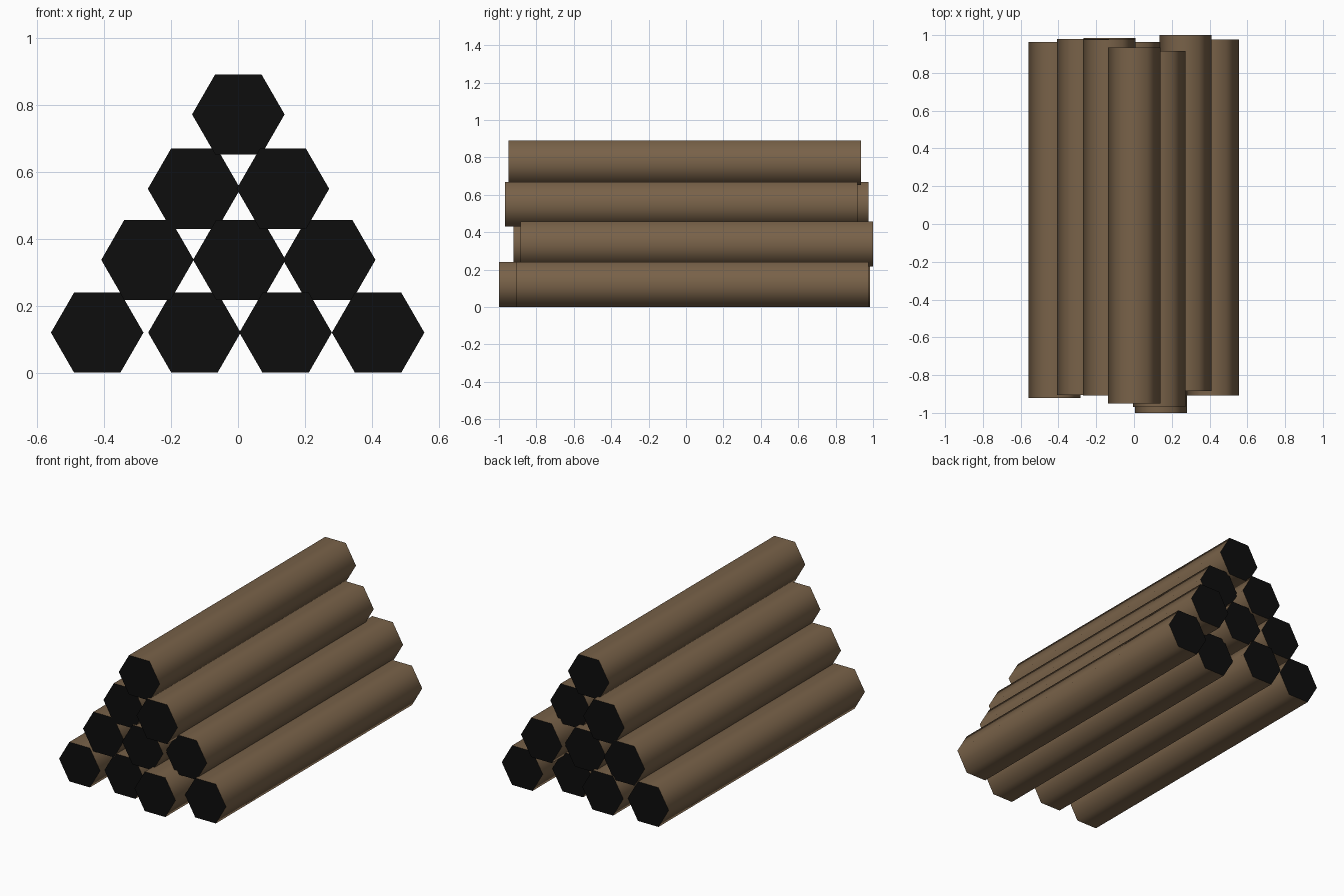
import bpy, bmesh, math

if "Cube" in bpy.data.objects:
    bpy.data.objects.remove(bpy.data.objects["Cube"])

R = 0.138                         # hexagon corner radius
LENGTH = 1.885                    # every log has the same length


def material(name, color):
    m = bpy.data.materials.new(name)
    m.diffuse_color = (*color, 1)
    m.use_nodes = True
    m.node_tree.nodes["Principled BSDF"].inputs["Base Color"].default_value = m.diffuse_color
    return m


bark = material("brown bark", (0.19, 0.122, 0.066))
cut_end = material("black cut end", (0.004, 0.004, 0.004))

# Rows from the ground up: height, then (x, back end y) for each log
rows = [
    (0.120, [(-0.420, 0.963), (-0.130, 0.985), (0.142, 0.885), (0.418, 0.976)]),
    (0.337, [(-0.270, 0.979), (0.004, 0.963), (0.272, 1.0)]),
    (0.549, [(-0.131, 0.977), (0.134, 0.916)]),
    (0.771, [(0.001, 0.935)]),
]


def add_log(name, x, z, back):
    # Six-sided log lying along y, with corners pointing left and right
    bpy.ops.mesh.primitive_cylinder_add(vertices=6, radius=R, depth=LENGTH)
    log = bpy.context.object
    log.name = log.data.name = name
    bm = bmesh.new()
    n = 6
    rings = []
    for y in (back - LENGTH, back):
        rings.append([bm.verts.new((R * math.cos(k * math.tau / n), y,
                                    R * math.sin(k * math.tau / n))) for k in range(n)])
    front, rear = rings
    for k in range(n):
        j = (k + 1) % n
        bm.faces.new((front[k], rear[k], rear[j], front[j]))
    bm.faces.new(front)
    bm.faces.new(rear[::-1])
    bmesh.ops.recalc_face_normals(bm, faces=bm.faces)
    # Dark ends, brown sides
    for f in bm.faces:
        f.material_index = 1 if abs(f.normal.y) > 0.5 else 0
    bm.to_mesh(log.data)
    bm.free()
    log.data.materials.append(bark)
    log.data.materials.append(cut_end)
    log.location = (x, 0, z)
    # Rounded shading along the sides, crisp rim at the ends
    bpy.ops.object.shade_smooth_by_angle(angle=math.radians(75))


for r, (z, logs) in enumerate(rows):
    for i, (x, back) in enumerate(logs):
        add_log(f"log_row{r + 1}_{i + 1}", x, z, back)
